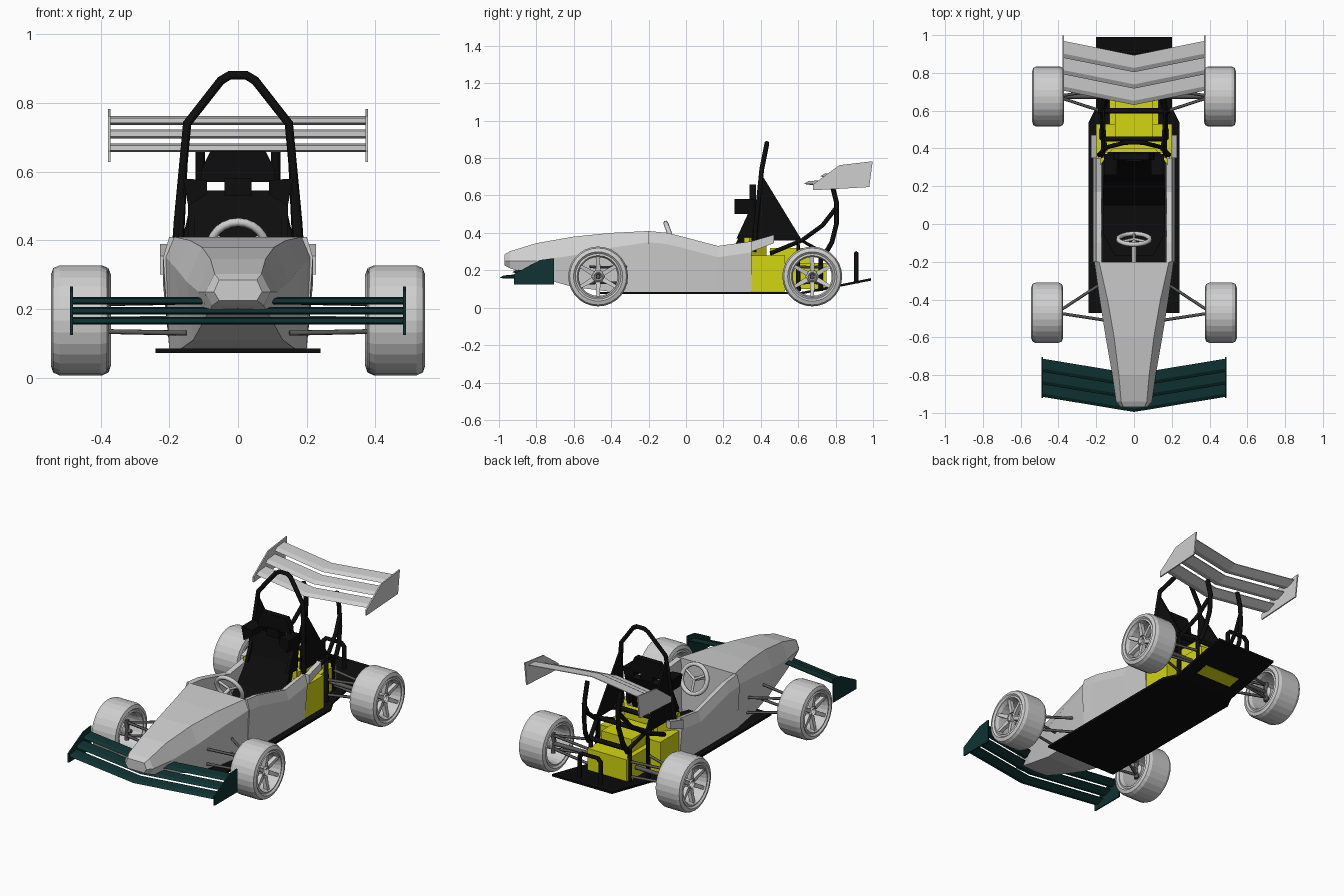
import bpy, bmesh, math
from mathutils import Vector, Matrix

cube = bpy.data.objects.get("Cube")
if cube:
    bpy.data.objects.remove(cube)


def material(name, rgb):
    m = bpy.data.materials.new(name)
    m.use_nodes = True
    m.diffuse_color = (*rgb, 1)
    m.node_tree.nodes["Principled BSDF"].inputs["Base Color"].default_value = (*rgb, 1)
    return m


GREY = material("light grey", (0.62, 0.62, 0.62))
BLACK = material("black", (0.004, 0.004, 0.004))
YELLOW = material("yellow", (0.65, 0.67, 0.005))
GREEN = material("dark green", (0.005, 0.032, 0.032))
STEEL = material("dark steel", (0.1, 0.1, 0.1))
SIDES = (("left", 1), ("right", -1))


def finish(name, bm, mat):
    bmesh.ops.recalc_face_normals(bm, faces=bm.faces)
    me = bpy.data.meshes.new(name)
    bm.to_mesh(me)
    bm.free()
    me.materials.append(mat)
    ob = bpy.data.objects.new(name, me)
    bpy.context.collection.objects.link(ob)
    return ob


def loft(name, rings, mat, closed=False):
    """Skin a row of equal-length rings; cap the ends unless closed."""
    bm = bmesh.new()
    vs = [[bm.verts.new(p) for p in r] for r in rings]
    n = len(vs[0])
    pairs = list(zip(vs, vs[1:])) + ([(vs[-1], vs[0])] if closed else [])
    for a, b in pairs:
        for i in range(n):
            j = (i + 1) % n
            bm.faces.new((a[i], a[j], b[j], b[i]))
    if not closed:
        bm.faces.new(vs[0])
        bm.faces.new(vs[-1])
    return finish(name, bm, mat)


def box(name, x0, x1, y0, y1, z0, z1, mat):
    rings = [[(x0, y, z0), (x1, y, z0), (x1, y, z1), (x0, y, z1)] for y in (y0, y1)]
    return loft(name, rings, mat)


def side_plate(name, x, pts, mat, t=0.005):
    """Plate standing along the car, outline in (y, z)."""
    return loft(name, [[(x + d, y, z) for y, z in pts] for d in (-t, t)], mat)


def front_plate(name, y0, y1, pts, mat):
    """Plate standing across the car, outline in (x, z)."""
    return loft(name, [[(x, y, z) for x, z in pts] for y in (y0, y1)], mat)


def tube(name, pts, r, mat, cyclic=False):
    cu = bpy.data.curves.new(name, "CURVE")
    cu.dimensions = "3D"
    cu.bevel_depth = r
    cu.bevel_resolution = 1
    cu.use_fill_caps = True
    sp = cu.splines.new("POLY")
    sp.points.add(len(pts) - 1)
    for p, co in zip(sp.points, pts):
        p.co = (*co, 1)
    sp.use_cyclic_u = cyclic
    cu.materials.append(mat)
    ob = bpy.data.objects.new(name, cu)
    bpy.context.collection.objects.link(ob)
    bpy.ops.object.select_all(action="DESELECT")
    ob.select_set(True)
    bpy.context.view_layer.objects.active = ob
    bpy.ops.object.convert(target="MESH")
    return ob


# Nose: (y, bottom z, widest z, top z, half widths bottom / widest / top)
nose = [(-0.97, .225, .25, .285, .055, .07, .055), (-0.94, .21, .25, .302, .075, .095, .068),
        (-0.8, .165, .25, .345, .1, .115, .08), (-0.6, .11, .28, .38, .13, .15, .105),
        (-0.4, .085, .32, .4, .165, .182, .14), (-0.2, .085, .35, .41, .2, .21, .185)]
loft("nose_body", [[(-b, y, zb), (b, y, zb), (m, y, zm), (t, y, zt), (-t, y, zt), (-m, y, zm)]
                   for y, zb, zm, zt, b, m, t in nose], GREY)

# Cockpit walls and their raised tails
rim = [(-0.2, .41), (-0.1, .4), (0, .375), (.17, .33), (.35, .355)]
for side, s in SIDES:
    loft(side + "_cockpit_wall", [[(s * .2, y, .085), (s * .218, y, z - .06), (s * .2, y, z),
                                   (s * .172, y, z - .005), (s * .168, y, .085)] for y, z in rim], GREY)
    side_plate(side + "_cockpit_tail", s * .213,
               [(.35, .3), (.35, .355), (.47, .39), (.47, .345)], GREY, .014)

# Floor with rising diffuser
loft("floor", [[(-w, y, z), (w, y, z), (w, y, z + .013), (-w, y, z + .013)]
               for y, z, w in ((-.47, .072, .24), (.54, .072, .24), (.62, .072, .2), (.99, .145, .2))], BLACK)
loft("floor_panel", [[(-.12, y, z), (.12, y, z), (.12, y, z + .006), (-.12, y, z + .006)]
                     for y, z in ((.7, .085), (.78, .101))], YELLOW)

# Seat: (y, z, half width)
seat = [(-.17, .13, .1), (-.05, .12, .165), (.1, .13, .165), (.22, .25, .16),
        (.3, .41, .14), (.345, .545, .14)]
loft("seat", [[(-w, y, z), (w, y, z), (w, y + .035, z - .01), (-w, y + .035, z - .01)]
              for y, z, w in seat], BLACK)
box("headrest_middle", -.04, .04, .33, .375, .53, .58, BLACK)
front_plate("headrest_top", .34, .375, [(-.11, .57), (.11, .57), (.105, .61), (.08, .66),
                                        (-.08, .66), (-.105, .61)], BLACK)
for side, s in SIDES:
    front_plate(side + "_headrest_wing", .26, .37,
                [(s * .09, .535), (s * .145, .5), (s * .16, .58), (s * .09, .575)], BLACK)
    side_plate(side + "_seat_bolster", s * .135, [(.27, .37), (.36, .36), (.37, .52), (.33, .5)], BLACK, .01)

# Steering wheel
tilt = Matrix.Rotation(math.radians(20), 3, "X")
centre = Vector((0, -.08, .375))


def on_wheel(r, a):
    return centre + tilt @ Vector((r * math.cos(a), 0, r * math.sin(a)))


tube("steering_wheel", [on_wheel(.083, i * math.tau / 24) for i in range(24)], .013, GREY, True)
for i in range(3):
    tube("steering_spoke", [centre, on_wheel(.08, math.radians(-90 + 120 * i))], .008, GREY)
tube("steering_column", [centre, (0, -.21, .34)], .012, GREY)

# Engine bay
box("engine_side_tanks", -.2, .2, .35, .53, .086, .28, YELLOW)
box("engine_block", -.13, .13, .53, .75, .1, .24, YELLOW)
box("engine_top", -.1, .1, .45, .66, .24, .32, YELLOW)
wall = [(-.18, .31), (-.11, .4), (.11, .4), (.18, .31)]
loft("firewall", [[(x, y, .1), (x, y + .03, .1), (x, y + .03, .375), (x, y, .375)] for x, y in wall], YELLOW)

# Roll hoop, braces and rear frame
half = [(.185, .365, .3), (.175, .375, .45), (.148, .405, .74), (.05, .43, .865), (.025, .432, .88)]
tube("roll_hoop", half + [(-x, y, z) for x, y, z in reversed(half)], .013, BLACK)
for side, s in SIDES:
    loft(side + "_hoop_panel", [[(s * .148 + d, .4, .72), (s * .165 + d, .62, .36), (s * .17 + d, .35, .36)]
                                for d in (-.006, .006)], BLACK)
    tube(side + "_wing_post", [(s * .13, .74, .28), (s * .125, .78, .35), (s * .115, .805, .45),
                               (s * .11, .805, .56), (s * .11, .78, .66)], .014, BLACK)
    tube(side + "_wing_brace", [(s * .17, .45, .29), (s * .165, .62, .36), (s * .14, .73, .44),
                                (s * .12, .8, .53)], .013, BLACK)
    tube(side + "_frame_post", [(s * .17, .6, .09), (s * .165, .6, .37), (s * .13, .72, .3),
                                (s * .13, .72, .09)], .014, BLACK)
for y, z, w in ((.6, .36, .19), (.72, .29, .13), (.45, .37, .17)):
    tube("frame_crossbar", [(-w, y, z), (w, y, z)], .014, BLACK)
tube("rear_bumper_hoop", [(-.07, .91, .13), (-.07, .91, .27), (-.05, .91, .29), (.05, .91, .29),
                          (.07, .91, .27), (.07, .91, .13)], .013, BLACK)


# Swept wings made of three slats each
def slat(name, w, sweep, y, z, chord, rise, thick, mat):
    section = [(0, 0), (.25, thick), (1, rise + .004), (1, rise), (.4, -thick * .4)]
    loft(name, [[(x, y + sweep * abs(x) / w + c * chord, z + h) for c, h in section]
                for x in (-w, 0, w)], mat)


for i in range(3):
    slat("front_wing_slat", .485, .08, -.995 + .066 * i, .16 + .029 * i, .07, .013, .012, GREEN)
    slat("rear_wing_slat", .372, .075, .63 + .087 * i, .662 + .04 * i, .09, .016, .014, GREY)
for side, s in SIDES:
    side_plate(side + "_front_endplate", s * .485,
               [(-.92, .125), (-.705, .125), (-.705, .265), (-.78, .255), (-.92, .18)], GREEN, .004)
    side_plate(side + "_rear_endplate", s * .375,
               [(.68, .628), (.98, .645), (.998, .783), (.82, .762), (.68, .66)], GREY, .004)

# Wheels: tyre and rim turned from (width, radius) points, then spokes and hub
edge = [(.06, .16), (.078, .152), (.085, .132), (.076, .122), (.08, .112), (.06, .104)]
profile = edge + [(-x, r) for x, r in reversed(edge)]
STEPS = 28


def ring_points(cx, cy, prof, a):
    return [(cx + x, cy + r * math.cos(a), .167 + r * math.sin(a)) for x, r in prof]


for end, cx, cy in (("front", .46, -.47), ("rear", .455, .675)):
    for side, s in SIDES:
        tag = side + "_" + end
        X = s * cx
        loft(tag + "_wheel", [ring_points(X, cy, profile, i * math.tau / STEPS) for i in range(STEPS)],
             GREY, True)
        hub = [(-.05, .015), (.05, .015), (.06, .022), (.04, .036), (-.04, .036)]
        loft(tag + "_hub", [ring_points(X, cy, [(s * x, r) for x, r in hub], i * math.tau / 16)
                            for i in range(16)], GREY, True)
        for k in range(6):
            a = k * math.tau / 6 + math.pi / 6
            rings = []
            for r, x, w in ((.03, .045, .013), (.108, .06, .009)):
                c = Vector((X + s * x, cy + r * math.cos(a), .167 + r * math.sin(a)))
                t = Vector((0, -math.sin(a), math.cos(a))) * w
                d = Vector((s * .012, 0, 0))
                rings.append([c - t - d, c + t - d, c + t + d, c - t + d])
            loft(tag + "_spoke", rings, GREY)
        # Wishbones, upper and lower, and the axle
        feet = ((.18, -.32), (.15, -.51)) if end == "front" else ((.18, .6), (.13, .72))
        for z_out, z_in in ((.135, .13), (.215, .22)):
            for fx, fy in feet:
                tube(tag + "_wishbone", [(s * .41, cy, z_out), (s * fx, fy, z_in)], .008, STEEL)
        tube(tag + "_axle", [(s * .14, cy, .17), (s * .44, cy, .167)] if end == "rear"
             else [(s * .38, cy, .167), (s * .44, cy, .167)], .012, STEEL)
        tube(tag + "_upright", [(s * .41, cy, .11), (s * .41, cy, .23)], .014, STEEL)
